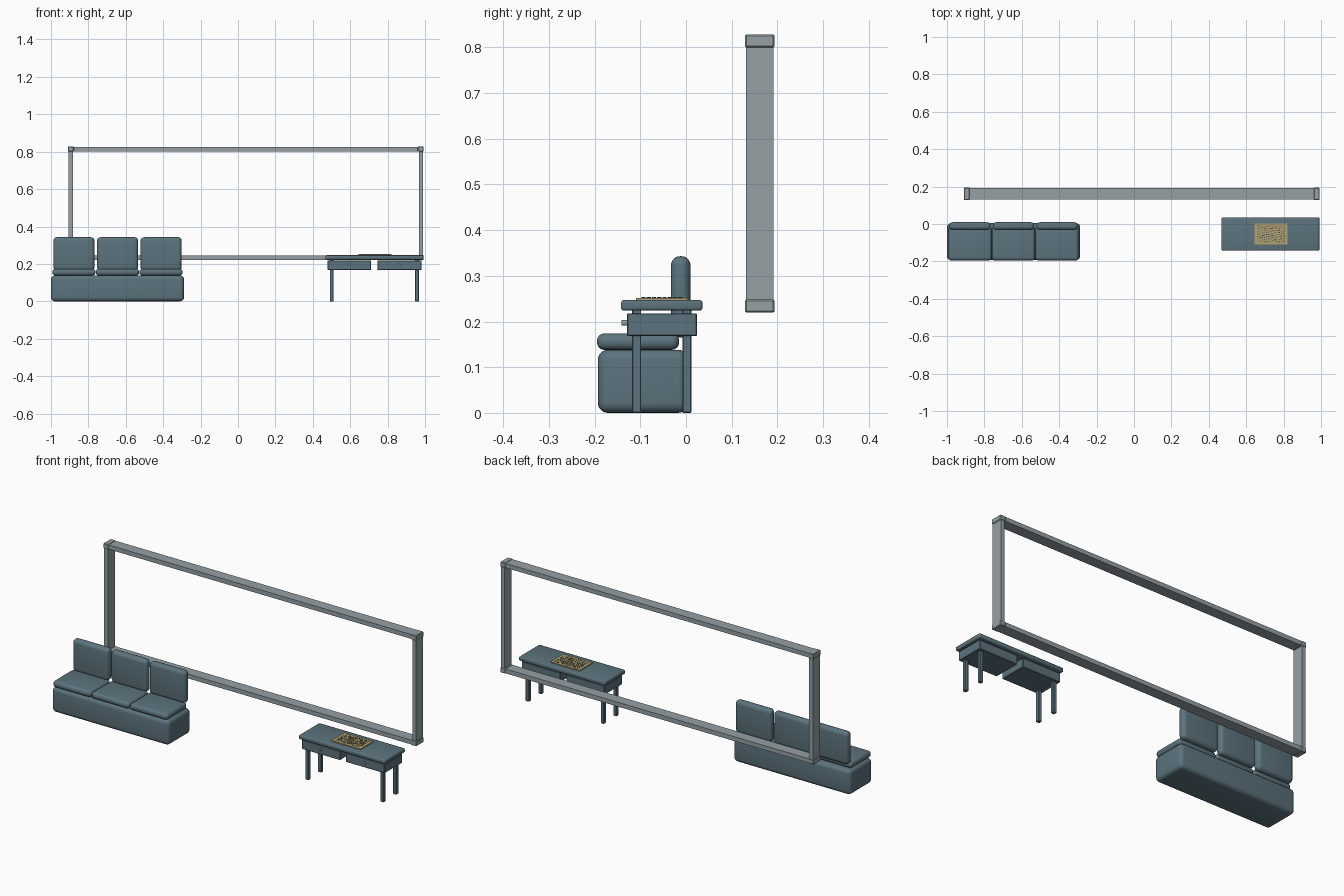
import bpy, bmesh, math, random
from mathutils import Matrix, Vector

if "Cube" in bpy.data.objects:
    bpy.data.objects.remove(bpy.data.objects["Cube"])

random.seed(4)


def material(name, rgb):
    m = bpy.data.materials.new(name)
    m.diffuse_color = (*rgb, 1)
    m.use_nodes = True
    m.node_tree.nodes["Principled BSDF"].inputs["Base Color"].default_value = m.diffuse_color
    return m


TEAL = material("slate_teal", (0.107, 0.171, 0.205))
GREY = material("pale_grey", (0.305, 0.352, 0.376))
TAN = material("tan", (0.434, 0.352, 0.171))
DARK = material("dark_slate", (0.05, 0.07, 0.075))


def add_cube(bm, lo, hi):
    lo, hi = Vector(lo), Vector(hi)
    mat = Matrix.Translation((lo + hi) / 2) @ Matrix.Diagonal((*(hi - lo), 1))
    bmesh.ops.create_cube(bm, size=1, matrix=mat)


def finish(bm, name, mat):
    me = bpy.data.meshes.new(name)
    bm.to_mesh(me)
    bm.free()
    me.materials.append(mat)
    ob = bpy.data.objects.new(name, me)
    bpy.context.collection.objects.link(ob)
    return ob


def box(name, lo, hi, mat, bevel=0, segments=4):
    bm = bmesh.new()
    add_cube(bm, lo, hi)
    if bevel:
        bmesh.ops.bevel(bm, geom=bm.edges[:], offset=bevel, segments=segments,
                        profile=0.5, affect='EDGES')
    ob = finish(bm, name, mat)
    if bevel and segments > 1:
        bpy.ops.object.select_all(action='DESELECT')
        ob.select_set(True)
        bpy.context.view_layer.objects.active = ob
        bpy.ops.object.shade_smooth_by_angle(angle=math.radians(40))
    return ob


# Sofa: one base, three seat cushions and three back cushions
box("sofa_base", (-1.0, -0.193, 0), (-0.288, 0.005, 0.138), TEAL, 0.022, 5)
for i in range(3):
    x = -0.987 + i * 0.233
    box("seat_cushion", (x - 0.006, -0.195, 0.138), (x + 0.225, -0.015, 0.174),
        TEAL, 0.016)
    box("back_cushion", (x, -0.033, 0.165), (x + 0.22, 0.01, 0.343),
        TEAL, 0.02, 5)

# Desk: top, two drawers with knobs, four legs
box("desk_top", (0.468, -0.142, 0.224), (0.991, 0.036, 0.247), TEAL, 0.006, 3)
for x0, x1 in ((0.479, 0.711), (0.746, 0.981)):
    box("drawer", (x0, -0.129, 0.168), (x1, 0.024, 0.218), TEAL, 0.002, 1)
    bm = bmesh.new()
    place = Matrix.Translation(((x0 + x1) / 2, -0.135, 0.197)) @ Matrix.Rotation(math.pi / 2, 4, 'X')
    bmesh.ops.create_cone(bm, cap_ends=True, segments=12, radius1=0.006,
                          radius2=0.006, depth=0.012, matrix=place)
    finish(bm, "drawer_knob", GREY)
for x in (0.501, 0.957):
    for y in (-0.108, 0.002):
        box("desk_leg", (x - 0.01, y - 0.01, 0), (x + 0.01, y + 0.01, 0.226),
            TEAL, 0.002, 1)

# Mat on the desk with rows of small wavy dashes
box("desk_mat", (0.644, -0.11, 0.246), (0.821, 0.004, 0.252), TAN)
bm = bmesh.new()
for row in range(8):
    for col in range(13):
        x = 0.663 + col * 0.0115 + random.uniform(-0.002, 0.002)
        y = -0.093 + row * 0.0115 + 0.003 * math.sin(col * 1.1 + row)
        w = random.uniform(0.005, 0.008)
        add_cube(bm, (x - w / 2, y - 0.0018, 0.251), (x + w / 2, y + 0.0018, 0.2535))
finish(bm, "mat_dashes", DARK)

# Window frame: two rails, two posts and four corner caps
for z0 in (0.222, 0.802):
    box("frame_rail", (-0.905, 0.132, z0), (0.988, 0.192, z0 + 0.024), GREY)
    for x in (-0.894, 0.977):
        box("corner_cap", (x - 0.016, 0.129, z0 - 0.002),
            (x + 0.016, 0.194, z0 + 0.026), GREY, 0.003, 1)
for x in (-0.894, 0.979):
    box("frame_post", (x - 0.011, 0.131, 0.224), (x + 0.011, 0.192, 0.82), GREY)
